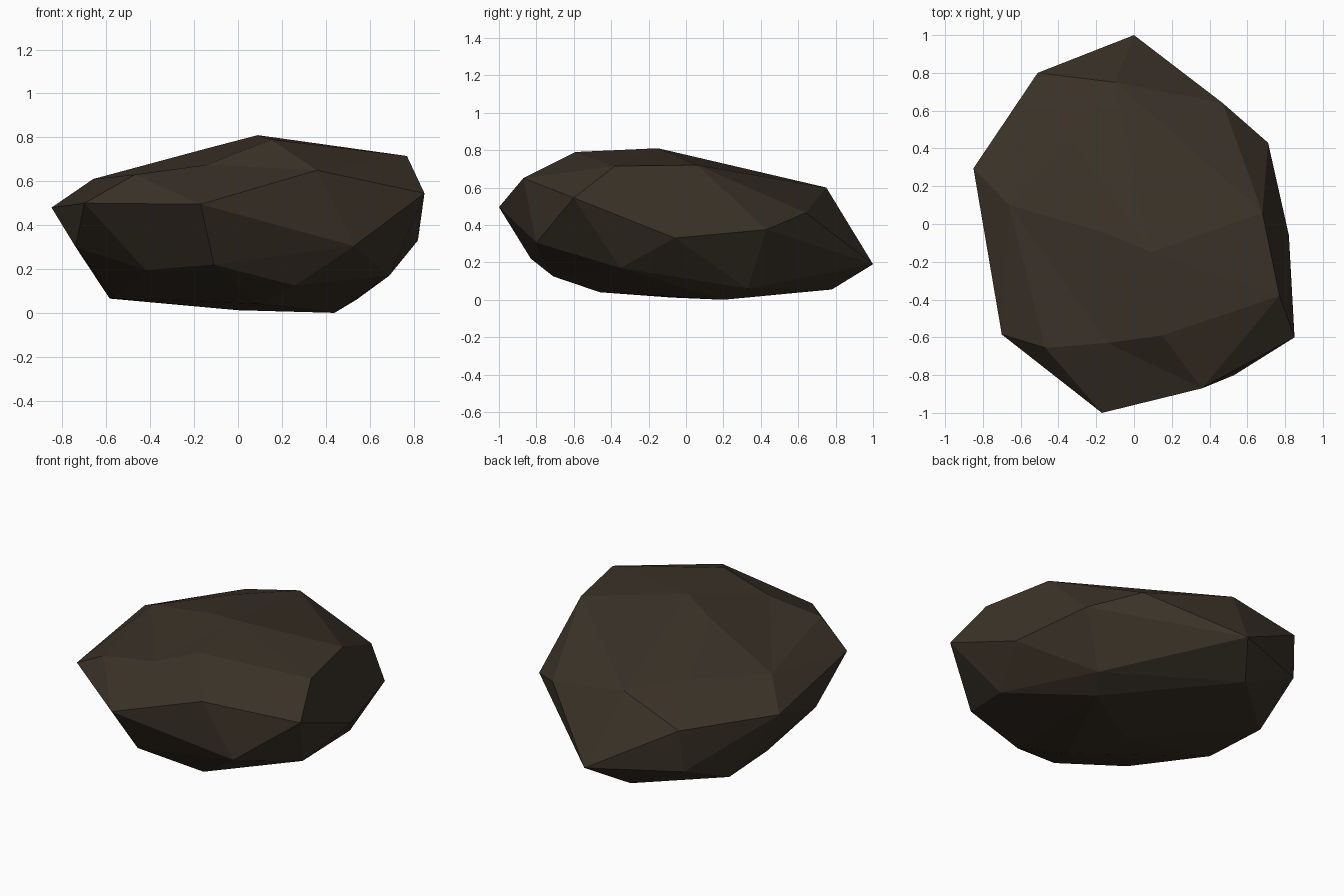
import bpy, bmesh

if "Cube" in bpy.data.objects:
    bpy.data.objects.remove(bpy.data.objects["Cube"])

# Corner points of the boulder, in rings from crown to base
crown = [(.15, -.59, .79), (.09, -.15, .81), (.77, -.38, .715), (.68, .06, .72),
         (.36, -.87, .65), (-.47, -.655, .63), (-.66, .1, .61), (-.14, -.05, .75),
         (-.10, .75, .60), (-.34, .45, .625)]
waist = [(-.17, -1, .495), (.85, -.60, .545), (.53, -.80, .305), (.82, -.06, .33),
         (.71, .43, .375), (.47, .64, .465), (0, 1, .19), (-.51, .80, .48),
         (-.85, .295, .48), (-.70, -.585, .50), (-.74, -.22, .30), (-.525, .775, .22)]
base = [(-.42, -.56, .195), (-.11, -.83, .22), (.26, -.71, .125), (.69, -.35, .17),
        (.54, .33, .06), (.44, .2, .0), (-.165, .78, .055), (-.585, .41, .065),
        (-.56, 0, .065), (0, -.08, .012), (.1, -.46, .04)]

# Wrap the points in a faceted skin
bm = bmesh.new()
for p in crown + waist + base:
    bm.verts.new(p)
dent = bm.verts.new((-.14, -.63, .735))  # shallow dent on the front crown edge
hull = bmesh.ops.convex_hull(bm, input=bm.verts[:])
loose = [v for v in bm.verts if not v.link_faces]
dented = dent not in loose
if dented:
    dent.co.z = .675
bmesh.ops.delete(bm, geom=loose, context='VERTS')
bmesh.ops.recalc_face_normals(bm, faces=bm.faces[:])

mesh = bpy.data.meshes.new("boulder")
bm.to_mesh(mesh)
bm.free()

# One dark brown stone colour, flat faces
stone = bpy.data.materials.new("dark brown stone")
stone.diffuse_color = (.043, .032, .021, 1)
stone.use_nodes = True
stone.node_tree.nodes["Principled BSDF"].inputs["Base Color"].default_value = stone.diffuse_color
mesh.materials.append(stone)
boulder = bpy.data.objects.new("boulder", mesh)
bpy.context.collection.objects.link(boulder)
